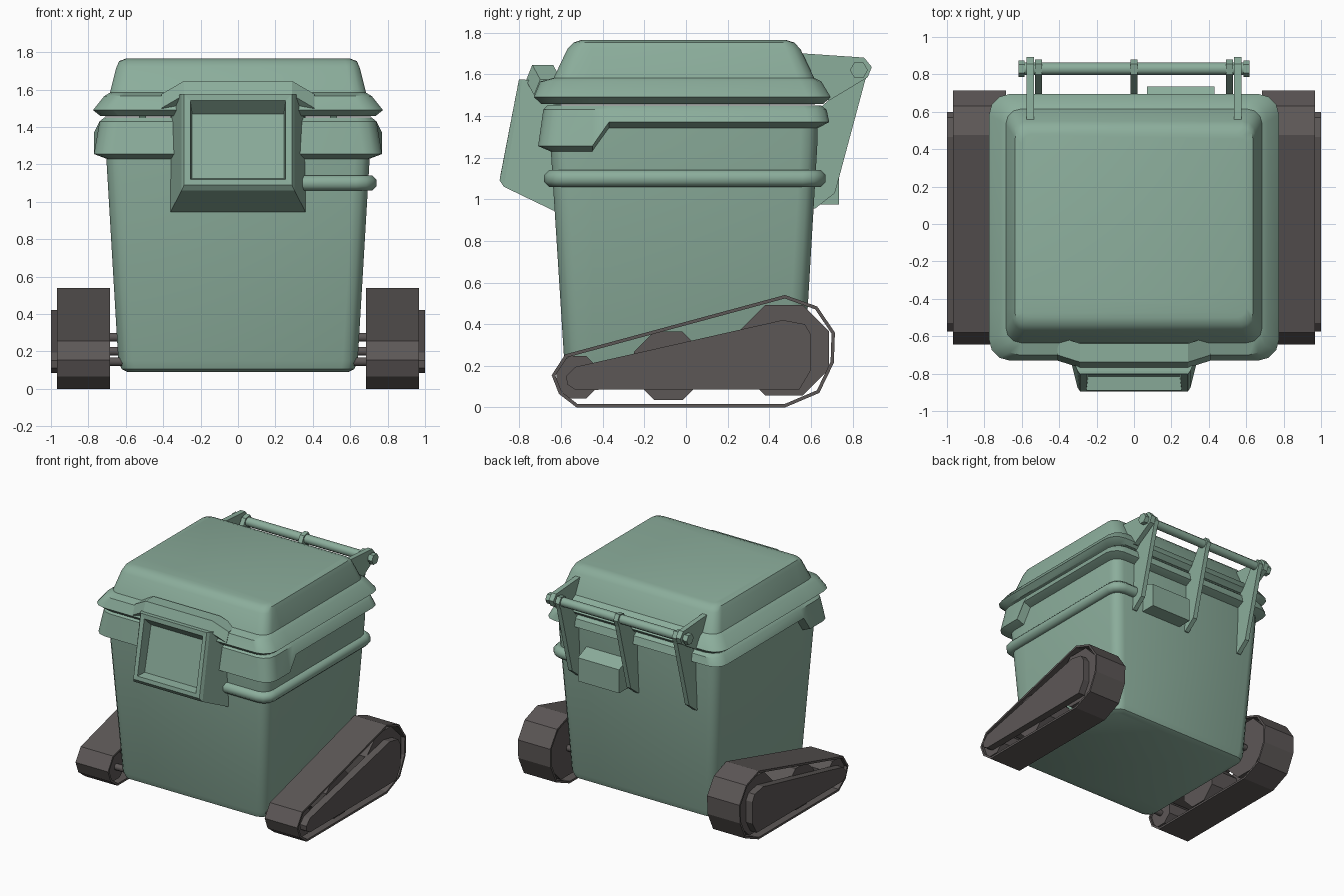
import bpy, bmesh, math
from mathutils import Vector

if "Cube" in bpy.data.objects:
    bpy.data.objects.remove(bpy.data.objects["Cube"])


def material(name, rgb):
    m = bpy.data.materials.new(name)
    m.diffuse_color = (*rgb, 1)
    m.use_nodes = True
    m.node_tree.nodes["Principled BSDF"].inputs["Base Color"].default_value = m.diffuse_color
    return m


GREEN = material("bin_green", (0.26, 0.42, 0.33))
DARK = material("track_grey", (0.108, 0.096, 0.094))


def loft(name, rings, mat, smooth=None, closed=False):
    """Skin a list of equal-length point rings; cap the ends unless closed."""
    bm = bmesh.new()
    loops = [[bm.verts.new(p) for p in r] for r in rings]
    pairs = list(zip(loops, loops[1:]))
    if closed:
        pairs.append((loops[-1], loops[0]))
    else:
        bm.faces.new(loops[0])
        bm.faces.new(loops[-1])
    n = len(loops[0])
    for a, b in pairs:
        for i in range(n):
            j = (i + 1) % n
            bm.faces.new((a[i], a[j], b[j], b[i]))
    bmesh.ops.recalc_face_normals(bm, faces=bm.faces)
    me = bpy.data.meshes.new(name)
    bm.to_mesh(me)
    bm.free()
    me.materials.append(mat)
    ob = bpy.data.objects.new(name, me)
    bpy.context.collection.objects.link(ob)
    if smooth:
        bpy.ops.object.select_all(action='DESELECT')
        ob.select_set(True)
        bpy.context.view_layer.objects.active = ob
        bpy.ops.object.shade_smooth_by_angle(angle=math.radians(smooth))
    return ob


def rounded(z, h, y0, y1, r, seg=3):
    """Rounded rectangle ring; z may be a function of y."""
    pts = []
    corners = [(h - r, y0 + r, -90), (h - r, y1 - r, 0),
               (-h + r, y1 - r, 90), (-h + r, y0 + r, 180)]
    for k, (cx, cy, a0) in enumerate(corners):
        for i in range(seg + 1):
            a = math.radians(a0 + 90 * i / seg)
            pts.append((cx + r * math.cos(a), cy + r * math.sin(a)))
        if k == 0:
            pts += [(h, -0.45), (h, -0.37)]
        if k == 2:
            pts += [(-h, -0.37), (-h, -0.45)]
    return [(x, y, z(y) if callable(z) else z) for x, y in pts]


def step(low, high):
    """Height that is low at the front and high further back."""
    return lambda y: low if y < -0.41 else high


def plate(name, x0, x1, yz, mat, smooth=None):
    return loft(name, [[(x, y, z) for y, z in yz] for x in (x0, x1)], mat, smooth)


def circle(y, z, r, n, turn=0.5):
    return [(y + r * math.cos(math.tau * (i + turn) / n),
             z + r * math.sin(math.tau * (i + turn) / n)) for i in range(n)]


# Tapered body
loft("body", [
    rounded(0.09, 0.59, -0.53, 0.52, 0.05),
    rounded(0.105, 0.622, -0.565, 0.55, 0.07),
    rounded(0.15, 0.64, -0.58, 0.565, 0.08),
    rounded(1.25, 0.705, -0.65, 0.63, 0.08),
    rounded(1.45, 0.71, -0.655, 0.635, 0.08)], GREEN, 35)

# Stepped collar under the lid
loft("collar", [
    rounded(step(1.225, 1.335), 0.69, -0.64, 0.62, 0.07),
    rounded(step(1.255, 1.37), 0.77, -0.71, 0.688, 0.10),
    rounded(1.43, 0.74, -0.685, 0.675, 0.10),
    rounded(1.45, 0.715, -0.665, 0.65, 0.09)], GREEN, 35)

# Lid: flared rim and domed top
loft("lid", [
    rounded(1.455, 0.66, -0.61, 0.60, 0.07),
    rounded(1.458, 0.735, -0.695, 0.66, 0.10),
    rounded(1.49, 0.775, -0.73, 0.695, 0.11),
    rounded(1.565, 0.715, -0.70, 0.65, 0.10),
    rounded(1.583, 0.685, -0.635, 0.615, 0.08),
    rounded(1.72, 0.65, -0.57, 0.55, 0.07),
    rounded(1.752, 0.635, -0.54, 0.52, 0.06),
    rounded(1.765, 0.60, -0.50, 0.48, 0.05)], GREEN, 35)

# Raised hump of the rim over the front box
profile = [(-0.60, 1.575), (-0.70, 1.575), (-0.73, 1.50), (-0.69, 1.46), (-0.60, 1.46)]
stations = [(-0.41, 0, 0), (-0.29, -0.038, 0.07), (0.29, -0.038, 0.07), (0.41, 0, 0)]
loft("lid_hump", [[(x, y + dy, z + dz) for y, z in profile]
                  for x, dy, dz in stations], GREEN)


# Front box with tilted frame and recessed screen
def frame(h, yt, zt, yb, zb):
    return [(-h, yb, zb), (h, yb, zb), (h, yt, zt), (-h, yt, zt)]


loft("screen_box", [
    frame(0.362, -0.60, 1.56, -0.61, 0.945),
    frame(0.36, -0.64, 1.56, -0.64, 0.947),
    frame(0.302, -0.785, 1.575, -0.875, 1.06),
    frame(0.288, -0.802, 1.575, -0.895, 1.09),
    frame(0.255, -0.805, 1.54, -0.89, 1.12),
    frame(0.245, -0.735, 1.47, -0.815, 1.125)], GREEN)

# Bumper bar wrapping the right side
path = [(0.33, -0.64)]
for cx, cy, a0 in ((0.63, -0.57, -90), (0.63, 0.56, 0)):
    for i in range(4):
        a = math.radians(a0 + 30 * i)
        path.append((cx + 0.07 * math.cos(a), cy + 0.07 * math.sin(a)))
path.append((0.50, 0.63))
rings = []
for i, p in enumerate(path):
    a, b = Vector(path[max(i - 1, 0)]), Vector(path[min(i + 1, len(path) - 1)])
    t = (b - a).normalized()
    rings.append([(p[0] + t.y * u, p[1] - t.x * u, 1.10 + v)
                  for u, v in circle(0, 0, 0.044, 8)])
loft("bumper_bar", rings, GREEN, 50)

# Hinge: lid arms, body brackets and rod
lid_arm = [(0.56, 1.70), (0.855, 1.68), (0.892, 1.635), (0.872, 1.585),
           (0.69, 1.475), (0.56, 1.50)]
bracket = [(0.60, 1.40), (0.69, 1.48), (0.80, 1.655), (0.855, 1.665), (0.88, 1.62),
           (0.86, 1.57), (0.715, 1.03), (0.62, 0.955), (0.60, 0.955)]
for side, s in (("left", -1), ("right", 1)):
    plate("lid_arm_" + side, s * 0.535, s * 0.575, lid_arm, GREEN)
for label, x in (("left", -0.51), ("middle", 0), ("right", 0.51)):
    plate("hinge_bracket_" + label, x - 0.018, x + 0.018, bracket, GREEN)
plate("hinge_rod", -0.60, 0.60, circle(0.83, 1.62, 0.035, 8), GREEN, 50)
for side, s in (("left", -1), ("right", 1)):
    plate("rod_cap_" + side, s * 0.585, s * 0.618, circle(0.83, 1.62, 0.043, 6, 0), GREEN)

# Small box on the back
plate("back_box", 0.07, 0.43, [(0.58, 0.975), (0.735, 0.975), (0.735, 1.16),
                               (0.62, 1.21), (0.58, 1.21)], GREEN)

# Tracks
belt = [(-0.645, 0.155), (-0.58, 0.255), (0.475, 0.54), (0.63, 0.485), (0.715, 0.36),
        (0.71, 0.215), (0.64, 0.07), (0.475, 0.0), (-0.525, 0.0), (-0.61, 0.065)]
cover = [(-0.575, 0.15), (-0.53, 0.195), (0.465, 0.42), (0.57, 0.40), (0.60, 0.35),
         (0.60, 0.18), (0.545, 0.087), (-0.53, 0.085), (-0.57, 0.11)]


def inset(poly, d):
    """Offset a clockwise polygon inwards by d."""
    out = []
    for i, p in enumerate(poly):
        p = Vector(p)
        e1 = (p - Vector(poly[i - 1])).normalized()
        e2 = (Vector(poly[(i + 1) % len(poly)]) - p).normalized()
        n1, n2 = Vector((e1.y, -e1.x)), Vector((e2.y, -e2.x))
        out.append(tuple(p + (n1 + n2) * d / (1 + n1.dot(n2))))
    return out


inner = inset(belt, 0.016)
for side, s in (("left", -1), ("right", 1)):
    loft("track_belt_" + side,
         [[(s * x, y, z) for y, z in poly]
          for x, poly in ((0.685, belt), (0.968, belt), (0.968, inner), (0.685, inner))],
         DARK, closed=True)
    plate("track_cover_" + side, s * 0.94, s * 1.0, cover, DARK)
    for label, y, z, r in (("front", -0.52, 0.145, 0.11), ("middle", -0.085, 0.20, 0.178),
                           ("rear", 0.47, 0.275, 0.235)):
        plate(f"{label}_wheel_{side}", s * 0.70, s * 0.945, circle(y, z, r, 8), DARK)
        plate(f"{label}_axle_{side}", s * 0.56, s * 0.72, circle(y, z, 0.025, 8), DARK, 50)
